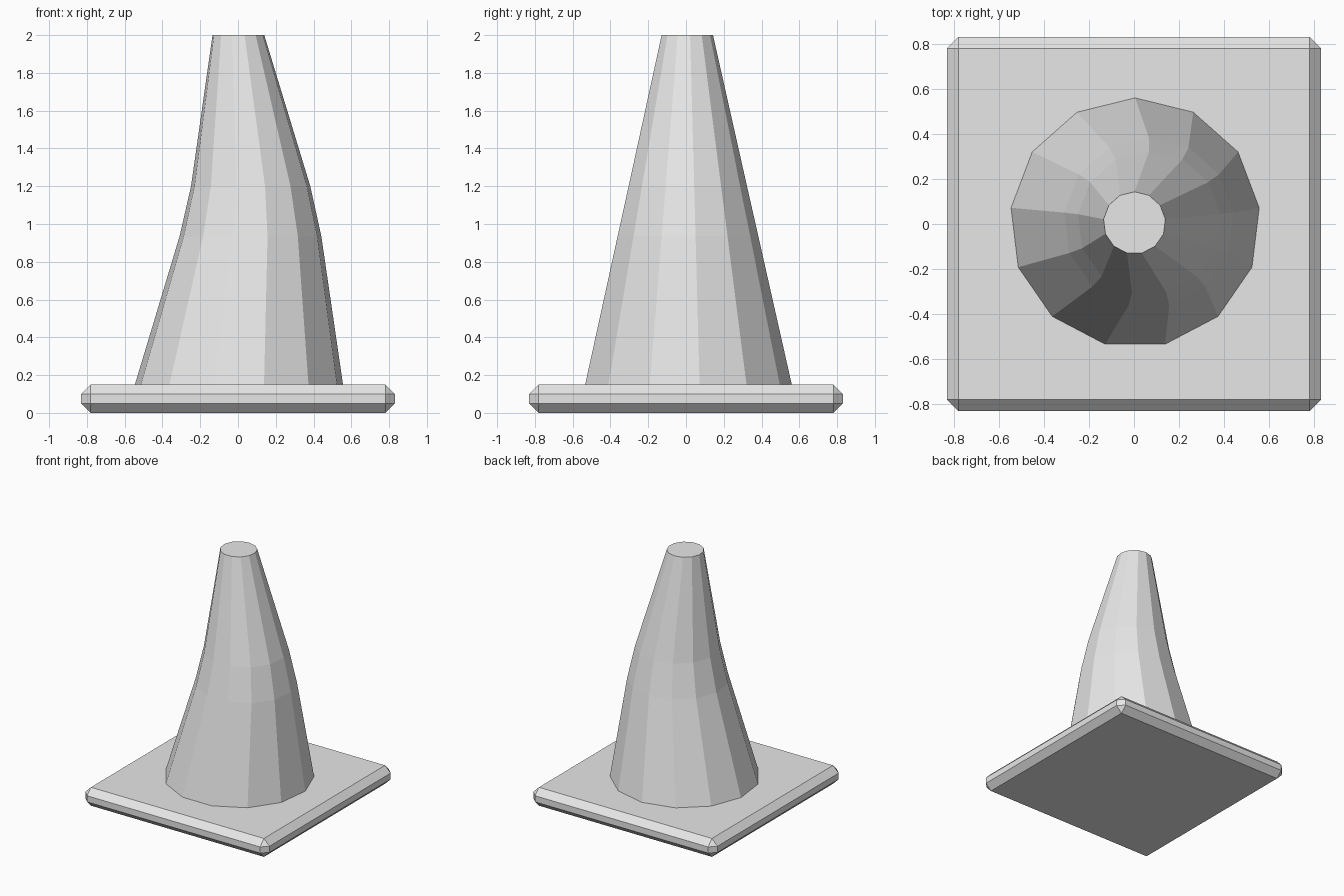
import bpy, bmesh
from math import sin, cos, pi

cube = bpy.data.objects.get("Cube")
if cube:
    bpy.data.objects.remove(cube, do_unlink=True)

GREY = (0.8, 0.8, 0.8, 1.0)
grey = bpy.data.materials.new("light grey")
grey.use_nodes = True
grey.diffuse_color = GREY
grey.node_tree.nodes["Principled BSDF"].inputs["Base Color"].default_value = GREY


def add_object(name, bm):
    bmesh.ops.recalc_face_normals(bm, faces=bm.faces)
    mesh = bpy.data.meshes.new(name)
    bm.to_mesh(mesh)
    bm.free()
    mesh.materials.append(grey)
    obj = bpy.data.objects.new(name, mesh)
    bpy.context.collection.objects.link(obj)
    return obj


# Square foot plate with chamfered edges
bm = bmesh.new()
bmesh.ops.create_cube(bm, size=1)
for v in bm.verts:
    v.co.x *= 1.66
    v.co.y *= 1.66
    v.co.z = (v.co.z + 0.5) * 0.15
plate = add_object("base_plate", bm)
bevel = plate.modifiers.new("chamfer", "BEVEL")
bevel.width = 0.05
bevel.segments = 1

# Thirteen-sided tapering body, its middle rings pushed sideways
SIDES = 13
rings = [(0.15, 0.555, 0.005), (0.935, 0.378, 0.066),
         (1.2, 0.318, 0.067), (2.0, 0.138, 0.002)]  # height, radius, x shift
bm = bmesh.new()
loops = []
for z, r, shift in rings:
    angles = [pi / 2 + 2 * pi * i / SIDES for i in range(SIDES)]
    loops.append([bm.verts.new((shift + r * cos(a), 0.005 + r * sin(a), z))
                  for a in angles])
for low, high in zip(loops, loops[1:]):
    for i in range(SIDES):
        j = (i + 1) % SIDES
        bm.faces.new((low[i], low[j], high[j], high[i]))
bm.faces.new(loops[-1])
bm.faces.new(loops[0][::-1])
add_object("cone_body", bm)
